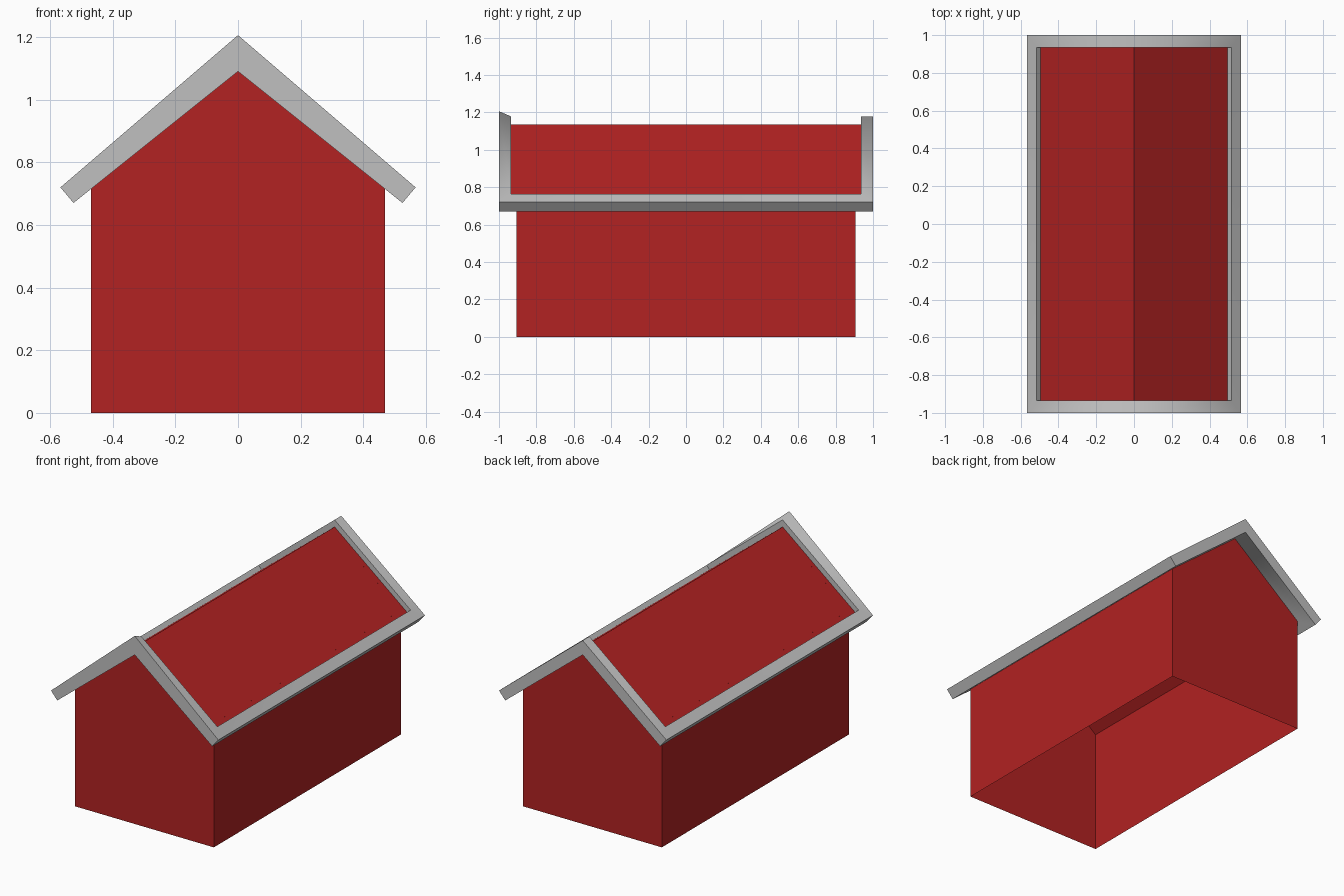
import bpy, bmesh, math

if "Cube" in bpy.data.objects:
    bpy.data.objects.remove(bpy.data.objects["Cube"])


def material(name, rgb):
    m = bpy.data.materials.new(name)
    m.diffuse_color = (*rgb, 1)
    m.use_nodes = True
    m.node_tree.nodes["Principled BSDF"].inputs["Base Color"].default_value = m.diffuse_color
    return m


RED = material("barn red", (0.445, 0.016, 0.016))
GREY = material("trim grey", (0.527, 0.527, 0.527))


def gable_ring(bm, x, y, eave, front_apex, back_apex=None):
    """Six-point loop around the building that rises to the ridge at each end."""
    if back_apex is None:
        back_apex = front_apex
    pts = [(-x, -y, eave), (0, -y, front_apex), (x, -y, eave),
           (x, y, eave), (0, y, back_apex), (-x, y, eave)]
    return [bm.verts.new(p) for p in pts]


def finish(name, bm, mat):
    me = bpy.data.meshes.new(name)
    bm.to_mesh(me)
    bm.free()
    me.materials.append(mat)
    ob = bpy.data.objects.new(name, me)
    bpy.context.collection.objects.link(ob)
    return ob


def loft(name, rings, mat):
    bm = bmesh.new()
    loops = [gable_ring(bm, *r) for r in rings]
    for a, b in zip(loops, loops[1:]):
        for i in range(6):
            j = (i + 1) % 6
            bm.faces.new((a[i], a[j], b[j], b[i]))
    return finish(name, bm, mat)


# Walls: open underneath, reaching up to the roof sheets
loft("walls", [(0.47, 0.905, 0, 0), (0.47, 0.905, 0.76, 1.135)], RED)

# Roof trim: underside, outer edge, sloped top and recessed inner lip
trim = loft("roof_trim", [
    (0.47, 0.905, 0.715, 1.09),
    (0.525, 1.0, 0.67, 1.09),
    (0.567, 1.0, 0.72, 1.206, 1.178),
    (0.515, 0.935, 0.763, 1.178),
    (0.495, 0.935, 0.74, 1.135)], GREY)

# Roof panels: two sheets sunk inside the trim
bm = bmesh.new()
v = gable_ring(bm, 0.495, 0.935, 0.74, 1.135)
bm.faces.new((v[0], v[1], v[4], v[5]))
bm.faces.new((v[1], v[2], v[3], v[4]))
finish("roof_panels", bm, RED)

# Soften the trim across the ridge while keeping its edges sharp
bpy.context.view_layer.objects.active = trim
trim.select_set(True)
bpy.ops.object.shade_smooth_by_angle(angle=math.radians(80))
